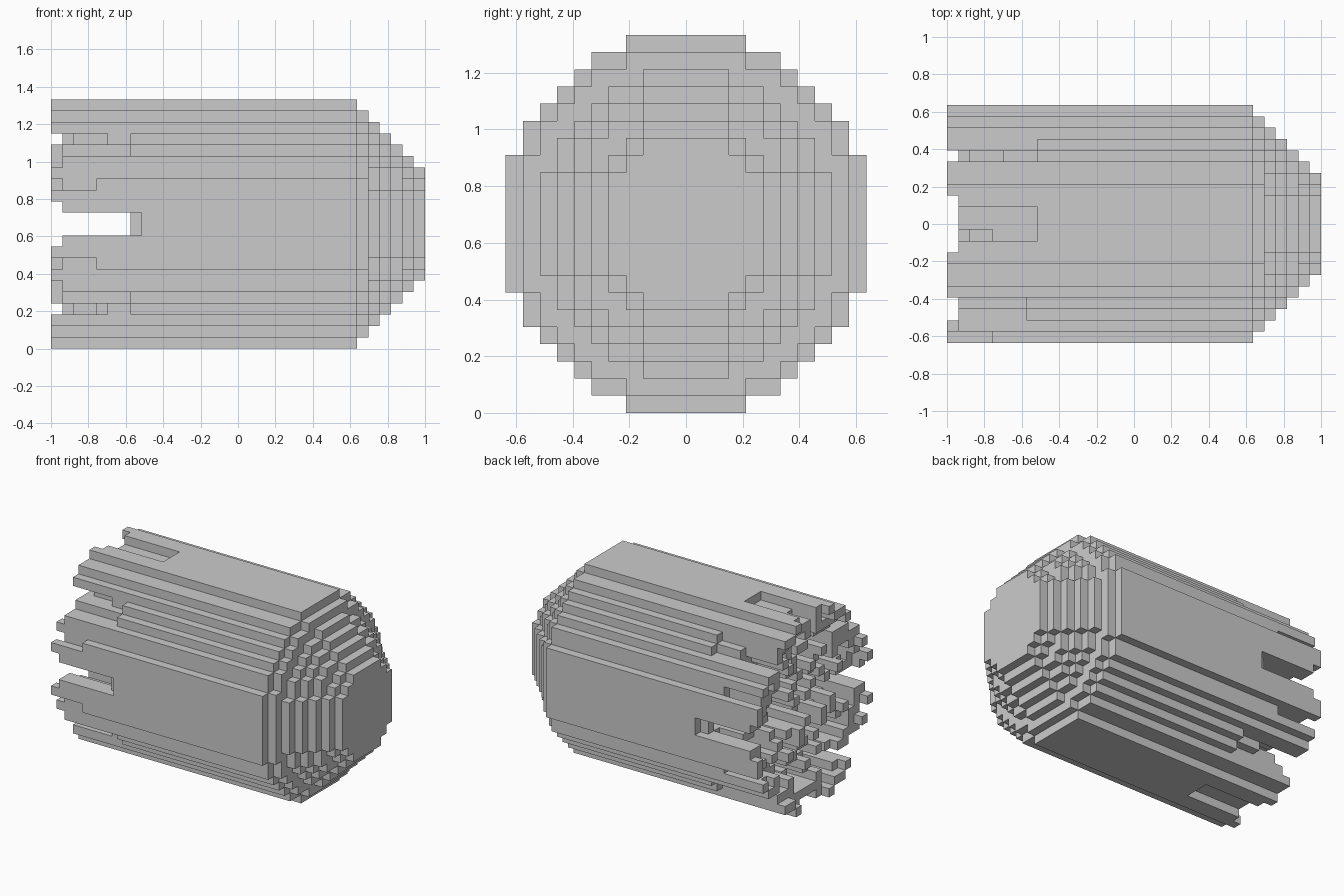
import bpy, bmesh, random
from mathutils import Vector

random.seed(4)
cube = bpy.data.objects.get("Cube")
if cube:
    bpy.data.objects.remove(cube, do_unlink=True)

U = 2 / 33            # block size
BODY = 27             # blocks in the straight barrel
NOSE = 6              # stepped layers in the nose

# Single grey material
grey = bpy.data.materials.new("plain_grey")
grey.use_nodes = True
grey.diffuse_color = (0.6, 0.6, 0.6, 1)
grey.node_tree.nodes["Principled BSDF"].inputs["Base Color"].default_value = (0.6, 0.6, 0.6, 1)


def disc(shrink):
    """Round cross-section of blocks: y centred on 0, k counted from the ground."""
    a, b = 10.61 - shrink, 11.05 - shrink
    return {(y, k) for y in range(-10, 11) for k in range(22)
            if (y / a) ** 2 + ((k - 10.5) / b) ** 2 <= 1}


# How many nose layers each block column reaches through
depth = {}
for d in range(NOSE + 1):
    for cell in disc(d):
        depth[cell] = d


def outer_cut(y, k):
    """Blocks missing from the outer skin at the frayed end."""
    h = abs(k - 10.5)
    if abs(y) == 10:                     # side panels with a central slot
        return 8 if h < 1 else 1 if h < 2 else 4 if h > 3 and y < 0 else 0
    if y == 9:
        return 5 if h < 5 else 0
    if y == -9:
        return 0 if h < 5 else 1
    if y < -6 and 6 < h < 8:             # long grooves on the front slopes
        return 7
    if y in (6, 7) and h > 7:            # long grooves on the back slopes
        return 8
    if h > 10:                           # top and bottom grooves
        return 8 if abs(y) < 2 else 1 if abs(y) == 2 else 0
    return 0


def inner_cut(y, k):
    """Blocks missing from the skin just below the outer one."""
    h = abs(k - 10.5)
    if h < 1:
        return 7
    if abs(y) < 2:
        return 4 if y == -1 and k > 10 else 1
    if y == 7:
        return 0
    if y == 6:
        return 5
    return random.choice((1, 1, 1, 2, 5))


def core_cut(y, k):
    """Blocks missing from the bundle of rods inside the skins."""
    if abs(k - 10.5) < 1:
        return random.choice((7, 8, 9))
    return random.choice((1, 2, 4, 5, 7, 8))


# Solid bundle of block rods: frayed at one end, stepped nose at the other
blocks = set()
for (y, k), d in sorted(depth.items()):
    cut = (outer_cut, inner_cut, core_cut)[min(d, 2)]
    blocks |= {(x, y, k) for x in range(cut(y, k), BODY + d)}

# Emit only the exposed block sides
bm = bmesh.new()
for block in blocks:
    centre = Vector(block) + Vector((0.5 - 16.5, 0, 0.5))
    for axis in range(3):
        for sign in (-1, 1):
            n = Vector((0, 0, 0))
            n[axis] = sign
            if tuple(int(a + b) for a, b in zip(block, n)) in blocks:
                continue
            a = Vector((0, 0, 0))
            a[(axis + 1) % 3] = 0.5
            b = n.cross(a)
            mid = centre + n / 2
            corners = (mid - a - b, mid + a - b, mid + a + b, mid - a + b)
            bm.faces.new([bm.verts.new(c * U) for c in corners])
bmesh.ops.remove_doubles(bm, verts=bm.verts, dist=U / 100)
bmesh.ops.dissolve_limit(bm, angle_limit=0.01, verts=bm.verts, edges=bm.edges)

mesh = bpy.data.meshes.new("frayed_barrel")
bm.to_mesh(mesh)
bm.free()
mesh.materials.append(grey)
barrel = bpy.data.objects.new("frayed_barrel", mesh)
bpy.context.collection.objects.link(barrel)
